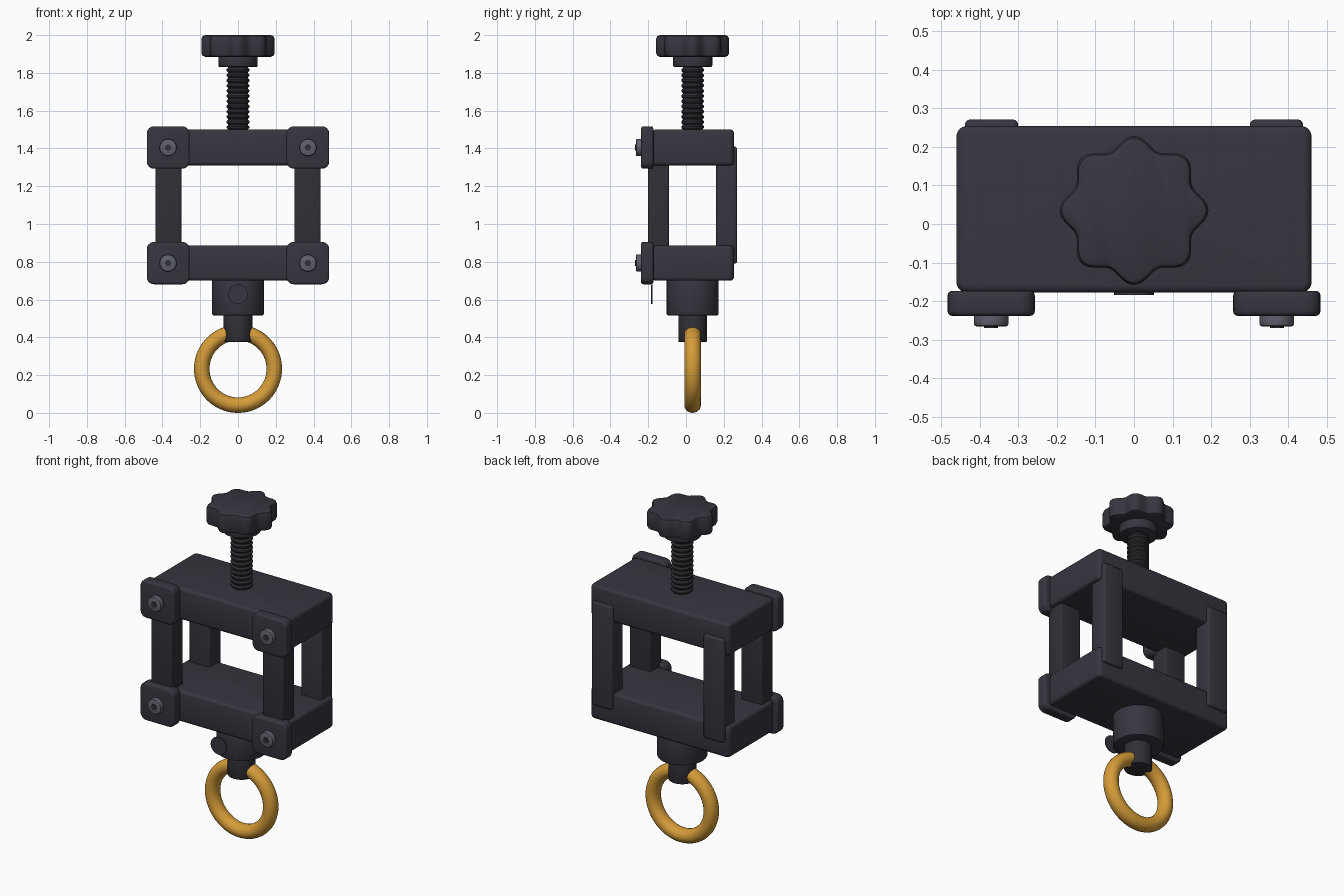
import bpy, bmesh, math
from mathutils import Matrix, Vector

if "Cube" in bpy.data.objects:
    bpy.data.objects.remove(bpy.data.objects["Cube"])

CY = 0.035  # depth of the vertical axis


def material(name, rgb):
    m = bpy.data.materials.new(name)
    m.diffuse_color = (*rgb, 1)
    m.use_nodes = True
    m.node_tree.nodes["Principled BSDF"].inputs["Base Color"].default_value = m.diffuse_color
    return m


BODY = material("charcoal", (0.038, 0.036, 0.050))
DARK = material("dark graphite", (0.030, 0.029, 0.037))
STEEL = material("grey steel", (0.115, 0.118, 0.150))
GOLD = material("gold", (0.66, 0.33, 0.040))


def finish(name, bm, mat, angle=35):
    bmesh.ops.recalc_face_normals(bm, faces=bm.faces)
    me = bpy.data.meshes.new(name)
    bm.to_mesh(me)
    bm.free()
    me.materials.append(mat)
    ob = bpy.data.objects.new(name, me)
    bpy.context.collection.objects.link(ob)
    bpy.ops.object.select_all(action='DESELECT')
    ob.select_set(True)
    bpy.context.view_layer.objects.active = ob
    bpy.ops.object.shade_smooth_by_angle(angle=math.radians(angle))
    return ob


def box(name, x, y, z, mat, bevel, corner=0, axis=1):
    """Box from ranges; corner rounds edges along one axis, bevel the rest."""
    bm = bmesh.new()
    bmesh.ops.create_cube(bm, size=1)
    for v in bm.verts:
        for i, (a, b) in enumerate((x, y, z)):
            v.co[i] = (a + b) / 2 + v.co[i] * (b - a)
    if corner:
        e = [e for e in bm.edges
             if abs((e.verts[0].co - e.verts[1].co).normalized()[axis]) > 0.9]
        bmesh.ops.bevel(bm, geom=e, offset=corner, segments=6, profile=0.5, affect='EDGES')
        e = [e for e in bm.edges
             if abs((e.verts[0].co - e.verts[1].co).normalized()[axis]) < 0.1]
    else:
        e = bm.edges[:]
    bmesh.ops.bevel(bm, geom=e, offset=bevel, segments=3, profile=0.5, affect='EDGES')
    return finish(name, bm, mat)


def lathe(name, profile, mat, centre, axis='Z', n=48, radius=lambda r, t: r):
    """Revolve (radius, height) points; ends are capped."""
    bm = bmesh.new()
    rings = []
    for r, h in profile:
        ring = []
        for i in range(n):
            t = 2 * math.pi * i / n
            rr = radius(r, t)
            p = Vector((rr * math.cos(t), rr * math.sin(t), h))
            if axis == 'Y':  # height runs towards the front
                p = Vector((p.x, -p.z, p.y))
            ring.append(bm.verts.new(p + Vector(centre)))
        rings.append(ring)
    for a, b in zip(rings, rings[1:]):
        for i in range(n):
            bm.faces.new((a[i], a[(i + 1) % n], b[(i + 1) % n], b[i]))
    bm.faces.new(rings[0])
    bm.faces.new(rings[-1])
    return finish(name, bm, mat)


def drum(r, z0, z1, b):
    """Cylinder profile with softened rims."""
    return [(r - b, z0), (r - 0.3 * b, z0 + 0.3 * b), (r, z0 + b),
            (r, z1 - b), (r - 0.3 * b, z1 - 0.3 * b), (r - b, z1)]


# Frame beams
box("upper_beam", (-0.46, 0.46), (-0.178, 0.254), (1.31, 1.50), BODY, 0.018, 0.028, 2)
box("lower_beam", (-0.46, 0.46), (-0.178, 0.254), (0.70, 0.886), BODY, 0.018, 0.028, 2)

# Posts, corner pads and screws on both sides
for side, s in (("left", -1), ("right", 1)):
    xr = tuple(sorted((s * 0.30, s * 0.438)))
    box(side + "_front_post", xr, (-0.20, -0.09), (0.79, 1.41), DARK, 0.01)
    box(side + "_back_post", xr, (0.16, 0.271), (0.79, 1.41), BODY, 0.014)
    for level, z in (("upper", 1.405), ("lower", 0.793)):
        tag = f"{side}_{level}_"
        xc = s * 0.37
        box(tag + "pad", (xc - 0.113, xc + 0.113), (-0.238, -0.173),
            (z - 0.112, z + 0.112), BODY, 0.012, 0.038, 1)
        lathe(tag + "screw", drum(0.045, 0.22, 0.265, 0.006), STEEL, (xc, 0, z), 'Y', 32)
        lathe(tag + "screw_socket", [(0.018, 0.255), (0.018, 0.269)], DARK,
              (xc, 0, z), 'Y', 6)

# Threaded rod
thread = [(0.052, 1.45)]
pitch = 0.0275
for k in range(12):
    z = 1.50 + k * pitch
    thread += [(0.052, z), (0.060, z + 0.3 * pitch),
               (0.060, z + 0.6 * pitch), (0.052, z + 0.9 * pitch)]
thread.append((0.052, 1.85))
lathe("threaded_rod", thread, DARK, (0, CY, 0), n=32)

# Knob with eight lobes and its collar
lathe("knob_collar", drum(0.104, 1.83, 1.90, 0.010), BODY, (0, CY, 0))
lathe("knob", drum(0.178, 1.885, 2.0, 0.018), BODY, (0, CY, 0), n=128,
      radius=lambda r, t: r * (1 + 0.083 * math.cos(8 * t)))

# Swivel under the frame
lathe("swivel_barrel", drum(0.137, 0.515, 0.715, 0.010), BODY, (0, CY, 0))
lathe("swivel_stem", drum(0.076, 0.375, 0.53, 0.006), DARK, (0, CY, 0), n=32)
lathe("front_disc", [(0.052, 0.178), (0.052, 0.184)], BODY, (0, 0, 0.628), 'Y', 32)

# Ring
bm = bmesh.new()
N, M = 72, 20
grid = []
for i in range(N):
    a = 2 * math.pi * i / N
    row = []
    for j in range(M):
        b = 2 * math.pi * j / M
        r = 0.192 + 0.041 * math.cos(b)
        row.append(bm.verts.new((r * math.cos(a), CY + 0.044 * math.sin(b),
                                 0.233 + r * math.sin(a))))
    grid.append(row)
for i in range(N):
    for j in range(M):
        bm.faces.new((grid[i][j], grid[(i + 1) % N][j],
                      grid[(i + 1) % N][(j + 1) % M], grid[i][(j + 1) % M]))
finish("hanging_ring", bm, GOLD, 60)
